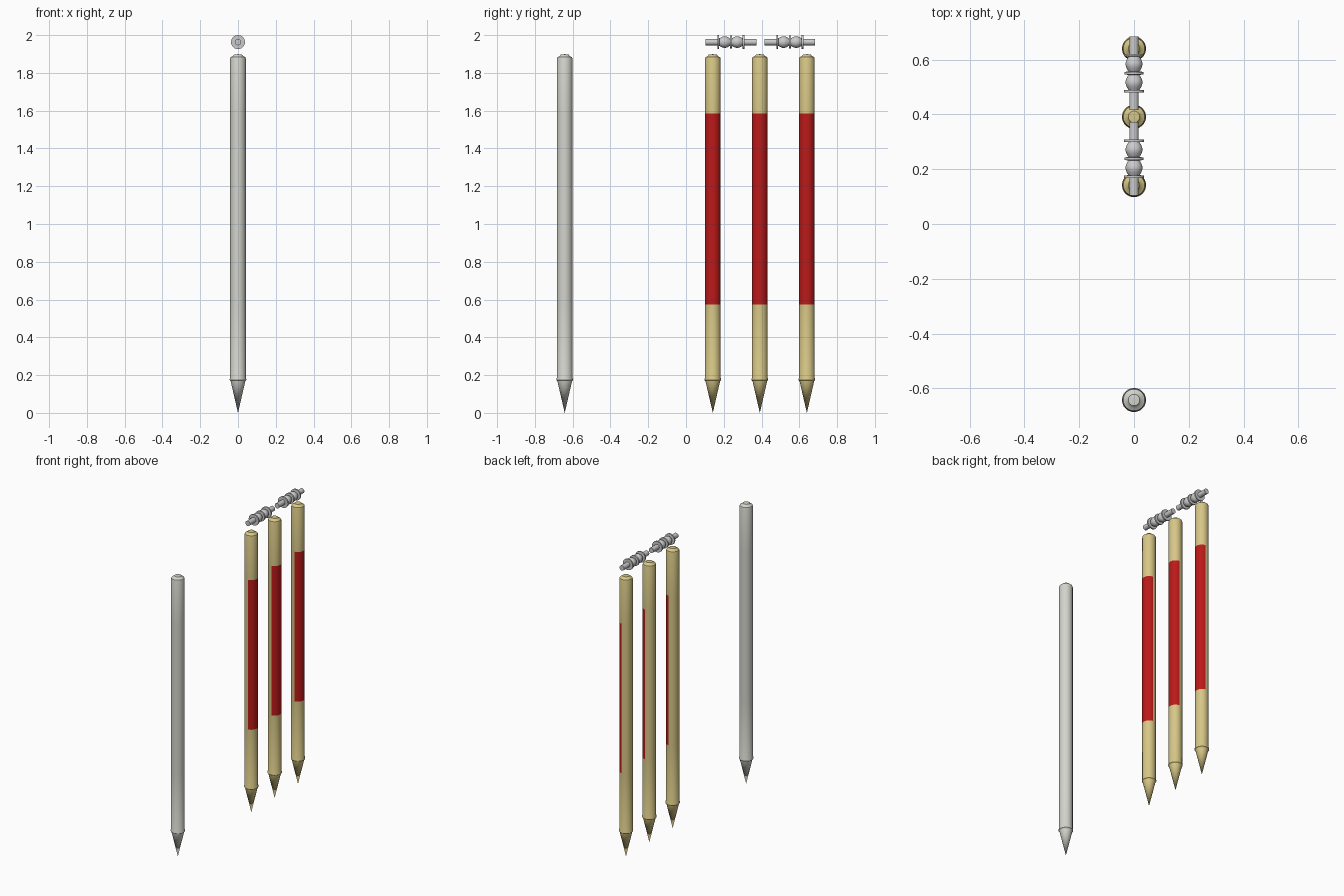
import bpy, bmesh, math

if "Cube" in bpy.data.objects:
    bpy.data.objects.remove(bpy.data.objects["Cube"])

SEG = 32


def mat(name, rgb):
    m = bpy.data.materials.new(name)
    m.diffuse_color = (*rgb, 1)
    m.use_nodes = True
    m.node_tree.nodes["Principled BSDF"].inputs["Base Color"].default_value = m.diffuse_color
    return m


wood = mat("pale_wood", (0.68, 0.57, 0.24))
red = mat("red_band", (0.50, 0.01, 0.01))
pale = mat("pale_grey", (0.66, 0.66, 0.61))


def lathe(name, profile, mats, location, seg=SEG, along_y=False):
    """Revolve (radius, height) points; zero radius at the ends closes to a point."""
    bm = bmesh.new()
    rings = []
    for r, h in profile:
        ring = []
        for i in range(1 if r == 0 else seg):
            a = 2 * math.pi * (i + 0.5) / seg
            ring.append(bm.verts.new((r * math.cos(a), r * math.sin(a), h)))
        rings.append(ring)
    for lo, hi in zip(rings, rings[1:]):
        for i in range(seg):
            j = (i + 1) % seg
            if len(lo) == 1:
                bm.faces.new((lo[0], hi[j], hi[i]))
            elif len(hi) == 1:
                bm.faces.new((lo[i], lo[j], hi[0]))
            else:
                bm.faces.new((lo[i], lo[j], hi[j], hi[i]))
    # painted band on the +x half
    if len(mats) > 1:
        for f in bm.faces:
            c = f.calc_center_median()
            if 0.6 < c.z < 1.55 and abs(math.atan2(c.y, c.x)) < math.radians(83):
                f.material_index = 1
    if along_y:
        for v in bm.verts:
            v.co = (v.co.x, v.co.z, -v.co.y)
    bmesh.ops.recalc_face_normals(bm, faces=bm.faces)
    me = bpy.data.meshes.new(name)
    bm.to_mesh(me)
    bm.free()
    for m in mats:
        me.materials.append(m)
    ob = bpy.data.objects.new(name, me)
    ob.location = location
    bpy.context.collection.objects.link(ob)
    bpy.ops.object.select_all(action='DESELECT')
    ob.select_set(True)
    bpy.context.view_layer.objects.active = ob
    bpy.ops.object.shade_smooth_by_angle(angle=math.radians(30))
    return ob


# stumps: pointed tip, collar, shaft split at the band, stepped top
stump = [(0, 0), (0.039, 0.168), (0.044, 0.173), (0.044, 0.18), (0.0415, 0.186),
         (0.0415, 0.575), (0.0415, 1.585), (0.0415, 1.875), (0.039, 1.883),
         (0.027, 1.889), (0.021, 1.897), (0, 1.899)]
for i, y in enumerate((0.142, 0.391, 0.64)):
    lathe(f"wooden_stump_{i + 1}", stump, [wood, red], (0, y, 0))
lathe("bowler_end_stump", stump, [pale], (0, -0.642, 0))

# bails: spigots, flanges and two rounded barrels
bail = [(0, -0.134), (0.017, -0.134), (0.017, -0.071), (0.037, -0.071), (0.037, -0.062),
        (0.022, -0.062)]
bail += [(0.02 + 0.011 * math.sin(math.pi * t / 8), -0.061 + 0.055 * t / 8) for t in range(9)]
bail += [(0.035, -0.005)]
bail += [(r, -h) for r, h in reversed(bail)]
for i, y in enumerate((0.238, 0.55)):
    lathe(f"bail_{i + 1}", bail, [], (0, y, 1.963), along_y=True)
